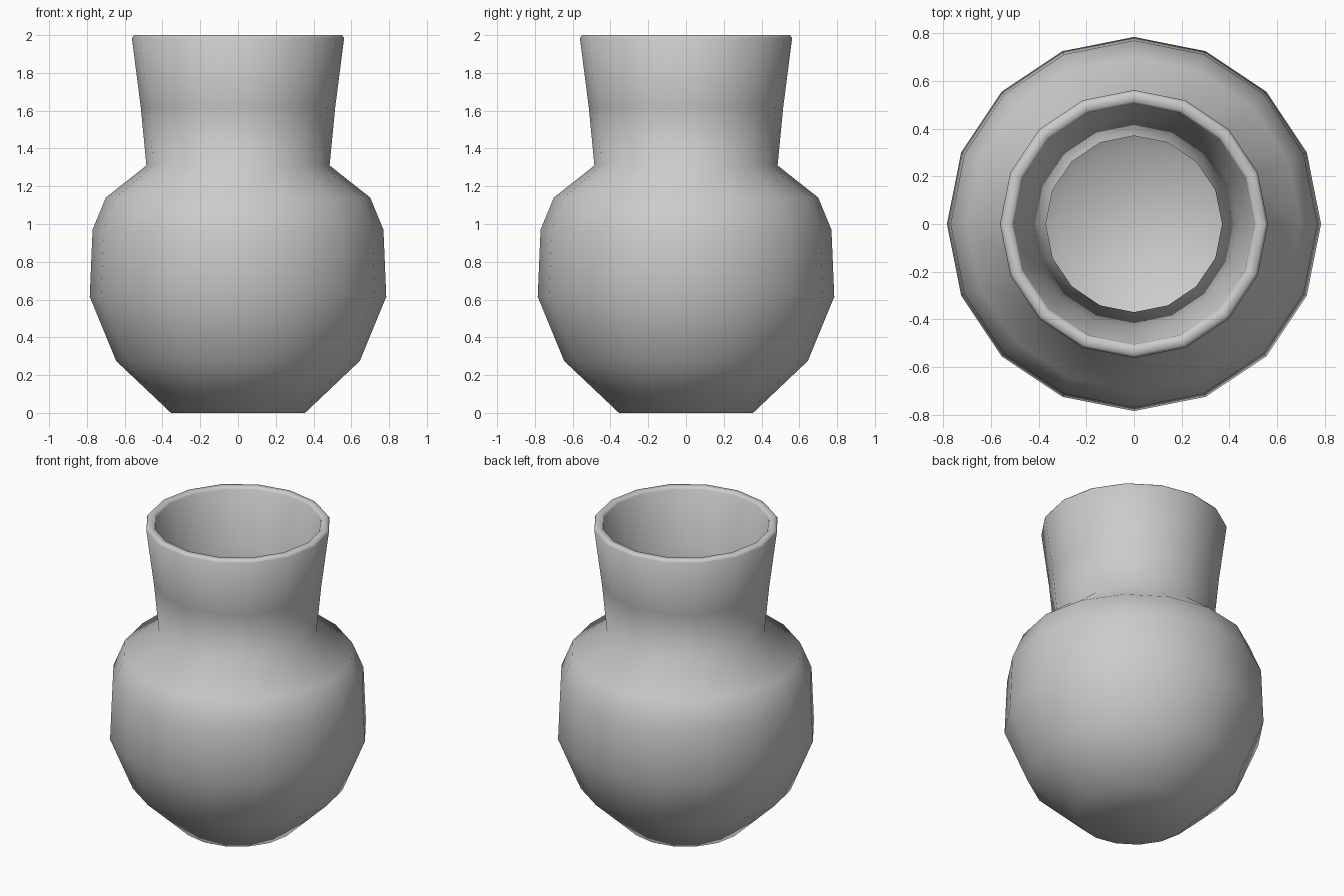
import bpy, bmesh
from math import cos, sin, pi

if "Cube" in bpy.data.objects:
    bpy.data.objects.remove(bpy.data.objects["Cube"])

SIDES = 16

# Closed wall section (radius, height): outside from foot to rim, then down the inside
profile = [(0.355, 0.0), (0.645, 0.275), (0.785, 0.615), (0.77, 0.97),
           (0.70, 1.14), (0.485, 1.31), (0.515, 1.62), (0.562, 1.985),
           (0.55, 2.0), (0.515, 2.0), (0.505, 1.985),
           (0.44, 1.62), (0.37, 1.28), (0.62, 1.07), (0.68, 0.93),
           (0.69, 0.64), (0.57, 0.34), (0.33, 0.1)]


def lathe(name, section):
    """Revolve the section and cap its first and last rings."""
    bm = bmesh.new()
    rings = [[bm.verts.new((r * cos(2 * pi * i / SIDES), r * sin(2 * pi * i / SIDES), z))
              for i in range(SIDES)] for r, z in section]
    for a, b in zip(rings, rings[1:]):
        for i in range(SIDES):
            j = (i + 1) % SIDES
            bm.faces.new((a[i], a[j], b[j], b[i]))
    bm.faces.new(rings[0][::-1])   # underside
    bm.faces.new(rings[-1])        # inner floor
    bmesh.ops.recalc_face_normals(bm, faces=bm.faces[:])
    for f in bm.faces:
        f.smooth = True
    mesh = bpy.data.meshes.new(name)
    bm.to_mesh(mesh)
    bm.free()
    obj = bpy.data.objects.new(name, mesh)
    bpy.context.collection.objects.link(obj)
    return obj


# Hollow vase
lathe("vase", profile)
